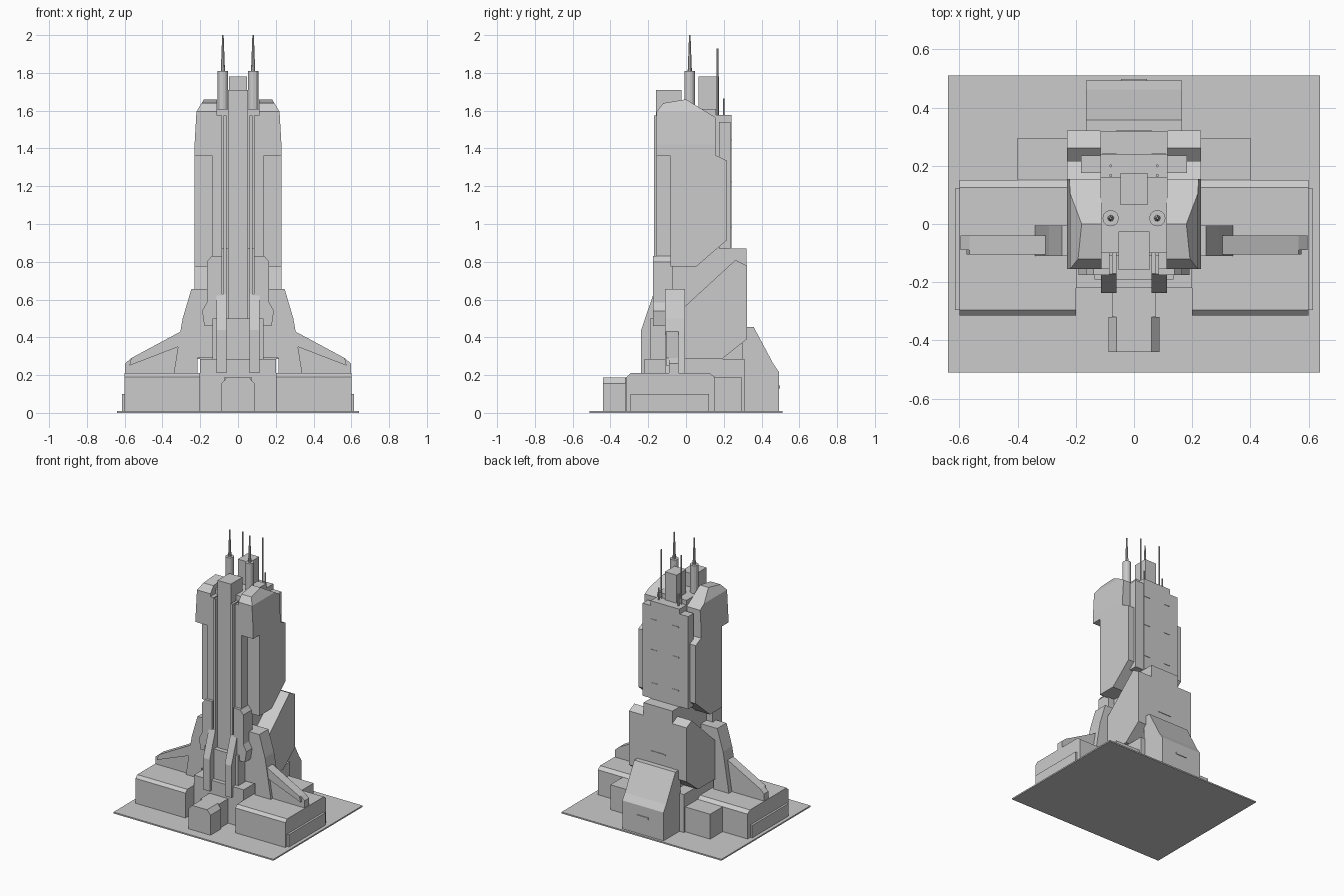
import bpy, bmesh
from mathutils import Vector

if "Cube" in bpy.data.objects:
    bpy.data.objects.remove(bpy.data.objects["Cube"])


def finish(name, bm, mirror):
    bmesh.ops.recalc_face_normals(bm, faces=bm.faces)
    me = bpy.data.meshes.new(name)
    bm.to_mesh(me)
    bm.free()
    ob = bpy.data.objects.new(name, me)
    bpy.context.collection.objects.link(ob)
    if mirror:
        m = ob.modifiers.new("mirror", 'MIRROR')
        m.use_mirror_merge = False
    return ob


def prism(name, pts, axis, a, b, mirror=False, cuts=()):
    """Extrude a profile from a to b: axis x takes (y,z) points, axis y takes (x,z)."""
    bm = bmesh.new()
    place = (lambda p, t: (t, p[0], p[1])) if axis == 'x' else (lambda p, t: (p[0], t, p[1]))
    ends = [[bm.verts.new(place(p, t)) for p in pts] for t in (a, b)]
    n = len(pts)
    bm.faces.new(ends[0])
    bm.faces.new(ends[1][::-1])
    for i in range(n):
        j = (i + 1) % n
        bm.faces.new((ends[0][i], ends[1][i], ends[1][j], ends[0][j]))
    for co, no in cuts:
        geom = bm.verts[:] + bm.edges[:] + bm.faces[:]
        bmesh.ops.bisect_plane(bm, geom=geom, dist=1e-5, plane_co=Vector(co),
                               plane_no=Vector(no).normalized(), clear_outer=True)
        bmesh.ops.holes_fill(bm, edges=[e for e in bm.edges if e.is_boundary], sides=0)
    return finish(name, bm, mirror)


def box(name, x0, x1, y0, y1, z0, z1, mirror=False):
    return prism(name, [(y0, z0), (y1, z0), (y1, z1), (y0, z1)], 'x', x0, x1, mirror)


def rod(name, x, y, z0, z1, r0, r1, sides):
    bm = bmesh.new()
    bmesh.ops.create_cone(bm, cap_ends=True, segments=sides, radius1=r0, radius2=r1, depth=z1 - z0)
    bmesh.ops.translate(bm, verts=bm.verts, vec=(x, y, (z0 + z1) / 2))
    return finish(name, bm, True)


# Ground plate and podium
box("ground_plate", -.64, .64, -.51, .51, 0, .01)
prism("side_hall", [(-.315, 0), (-.315, .19), (-.295, .21), (.125, .21), (.152, .19), (.152, 0)],
      'x', .2, .6, True)
box("side_ledge", .6, .615, -.295, .122, 0, .1, True)
box("podium", -.2, .2, -.22, .31, 0, .285)
box("rear_side_block", .2, .4, .15, .295, 0, .19, True)

# Entrance at the front
prism("entrance", [(-.088, 0), (-.088, .155), (-.06, .187), (.06, .187), (.088, .155), (.088, 0)],
      'y', -.44, -.32)
box("entrance_link", -.075, .075, -.32, -.22, 0, .187)

# Rear annex with sloped roof
prism("rear_annex", [(.3, 0), (.3, .455), (.358, .455), (.462, .26), (.493, .215), (.493, 0)],
      'x', -.165, .165)
box("annex_vent", -.045, .045, .493, .498, .13, .145)

# Lower tower body
box("lower_core", -.115, .115, -.11, .32, .28, .87)
prism("lower_side_shell", [(-.01, .285), (.19, .285), (.322, .39), (.322, .78), (.262, .81),
                           (-.01, .56)], 'x', .115, .23, True)
box("lower_vent", -.06, .06, .32, .324, .53, .54)

# Side buttresses with sloping ramps
prism("side_buttress", [(.215, .21), (.34, .21), (.305, .43), (.293, .5), (.247, .655),
                        (.1, .655), (.1, .29), (.215, .29)], 'y', -.11, -.005, True)
prism("ramp_beam", [(.29, .43), (.305, .43), (.565, .29), (.575, .25), (.29, .36)],
      'y', -.105, -.04, True)
prism("ramp_web", [(.29, .21), (.29, .43), (.305, .43), (.565, .29), (.597, .262), (.597, .21)],
      'y', -.09, -.04, True)

# Stepped front base
box("front_step", -.135, .135, -.19, -.08, .28, .5)
prism("front_pillar", [(-.237, .21), (-.237, .44), (-.172, .63), (-.1, .63), (-.1, .21)],
      'x', .06, .113, True)
prism("front_knee", [(.085, .46), (.178, .46), (.19, .54), (.165, .585), (.165, .8), (.14, .83),
                     (.085, .83)], 'y', -.175, -.07, True)

# Upper tower: core, flanges, front column and rails
box("upper_core", -.115, .115, -.1, .16, .8, .161 * 10)
box("front_flange", .085, .135, -.155, -.05, .8, 1.575, True)
box("front_column", -.053, .053, -.158, -.025, .5, 1.71)
box("front_rail", .06, .076, -.17, -.09, .6, 1.575, True)

# Upper side shells, tapered and chamfered at the top
prism("upper_side_shell",
      [(-.155, 1.595), (-.12, 1.64), (0, 1.66), (.155, 1.565), (.155, 1.365), (.217, 1.335),
       (.217, .915), (.055, .775), (-.083, .775), (-.083, 1.36), (-.155, 1.36)],
      'x', .112, .23, True,
      cuts=[((.23, 0, 1.42), (.175, 0, .01)), ((.22, 0, 1.595), (.065, 0, .04))])

# Back of the upper tower
box("back_core", -.115, .115, .15, .24, .87, 1.577)
box("back_wing", .115, .183, .175, .236, .87, 1.54, True)
for z in (1.44, 1.22, .98):
    box("back_slit", .06, .11, .24, .243, z, z + .008, True)

# Roof block and antennas
box("roof_block", -.047, .047, .065, .175, 1.57, 1.78)
rod("mast_base", .08, .02, 1.6, 1.81, .028, .028, 12)
rod("mast_spike", .08, .02, 1.81, 2.0, .011, .004, 8)
rod("tall_aerial", .08, .167, 1.57, 1.93, .005, .005, 6)
rod("short_aerial", .08, .2, 1.57, 1.665, .005, .005, 6)
